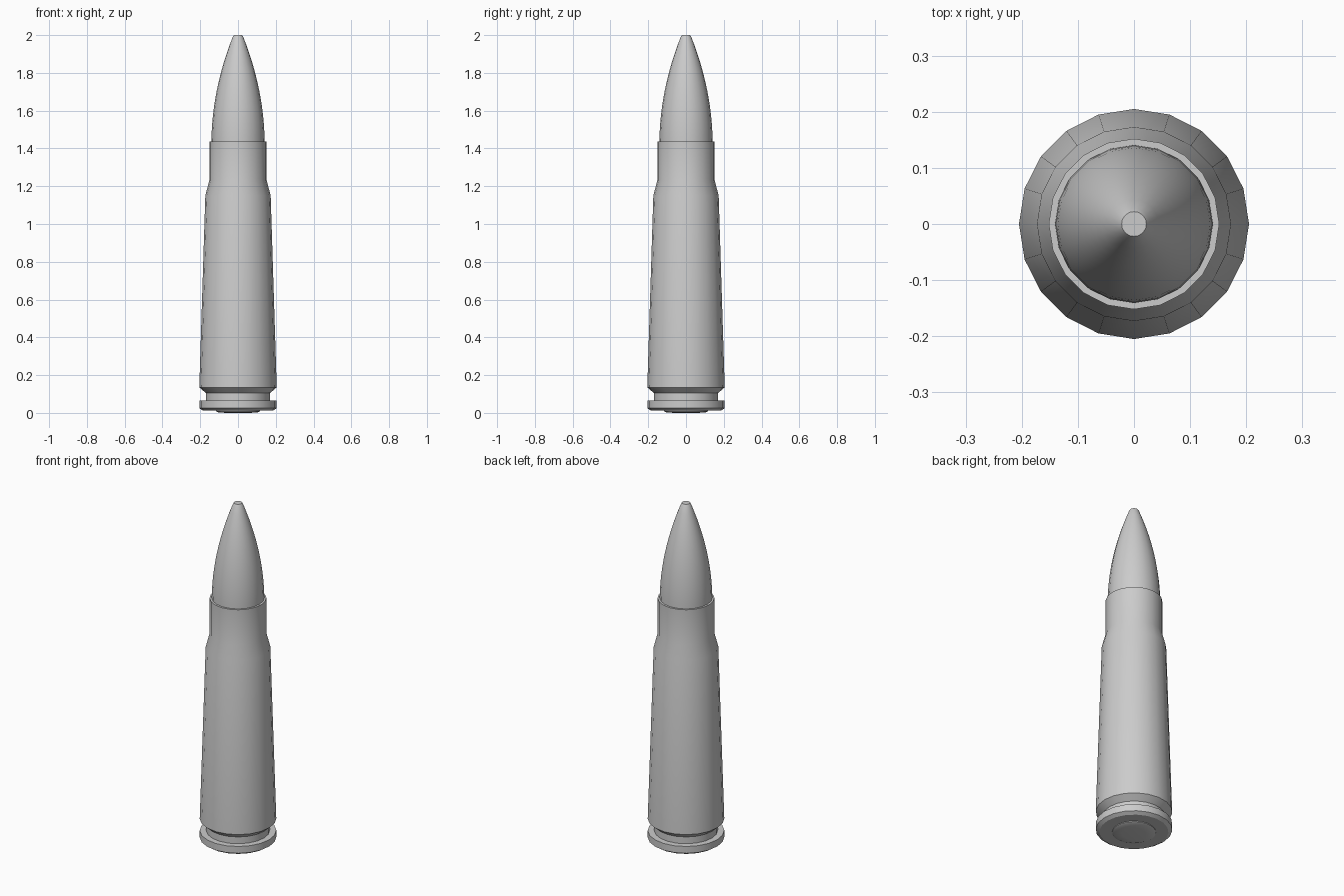
import bpy
import bmesh
import math

cube = bpy.data.objects.get("Cube")
if cube:
    bpy.data.objects.remove(cube, do_unlink=True)

SIDES = 20

metal = bpy.data.materials.new("plain_grey_metal")
metal.use_nodes = True
grey = (0.6, 0.6, 0.6, 1)
metal.diffuse_color = grey
metal.node_tree.nodes["Principled BSDF"].inputs["Base Color"].default_value = grey


def lathe(name, profile, angle=30):
    """Turn (radius, height) points, listed bottom to top, into a capped solid."""
    bm = bmesh.new()
    rings = []
    for r, z in profile:
        rings.append([bm.verts.new((r * math.cos(a), r * math.sin(a), z))
                      for a in (2 * math.pi * i / SIDES for i in range(SIDES))])
    for low, high in zip(rings, rings[1:]):
        for i in range(SIDES):
            j = (i + 1) % SIDES
            bm.faces.new((low[i], low[j], high[j], high[i]))
    bm.faces.new(rings[0][::-1])
    bm.faces.new(rings[-1])
    mesh = bpy.data.meshes.new(name)
    bm.to_mesh(mesh)
    bm.free()
    obj = bpy.data.objects.new(name, mesh)
    bpy.context.collection.objects.link(obj)
    mesh.materials.append(metal)
    bpy.ops.object.select_all(action='DESELECT')
    obj.select_set(True)
    bpy.context.view_layer.objects.active = obj
    bpy.ops.object.shade_smooth_by_angle(angle=math.radians(angle))
    return obj


# Case: bevelled rim, extractor groove, tapered body, shoulder and neck
lathe("case", [
    (0.185, 0.012), (0.205, 0.025), (0.205, 0.065),
    (0.17, 0.065), (0.17, 0.105), (0.205, 0.135),
    (0.173, 1.15), (0.152, 1.23), (0.152, 1.438),
])

# Primer: shallow domed disc in the base
lathe("primer", [(0.117, 0.02), (0.117, 0.008), (0.105, 0.003), (0.065, 0.0)][::-1])

# Projectile: curved ogive with a small blunt tip
BASE, LENGTH, STEPS = 1.42, 0.57, 14
ogive = []
for i in range(STEPS + 1):
    t = i / STEPS
    ogive.append((0.141 - 0.113 * t ** 2, BASE + LENGTH * t))
ogive.append((0.022, 2.0))
lathe("projectile", ogive, 50)
